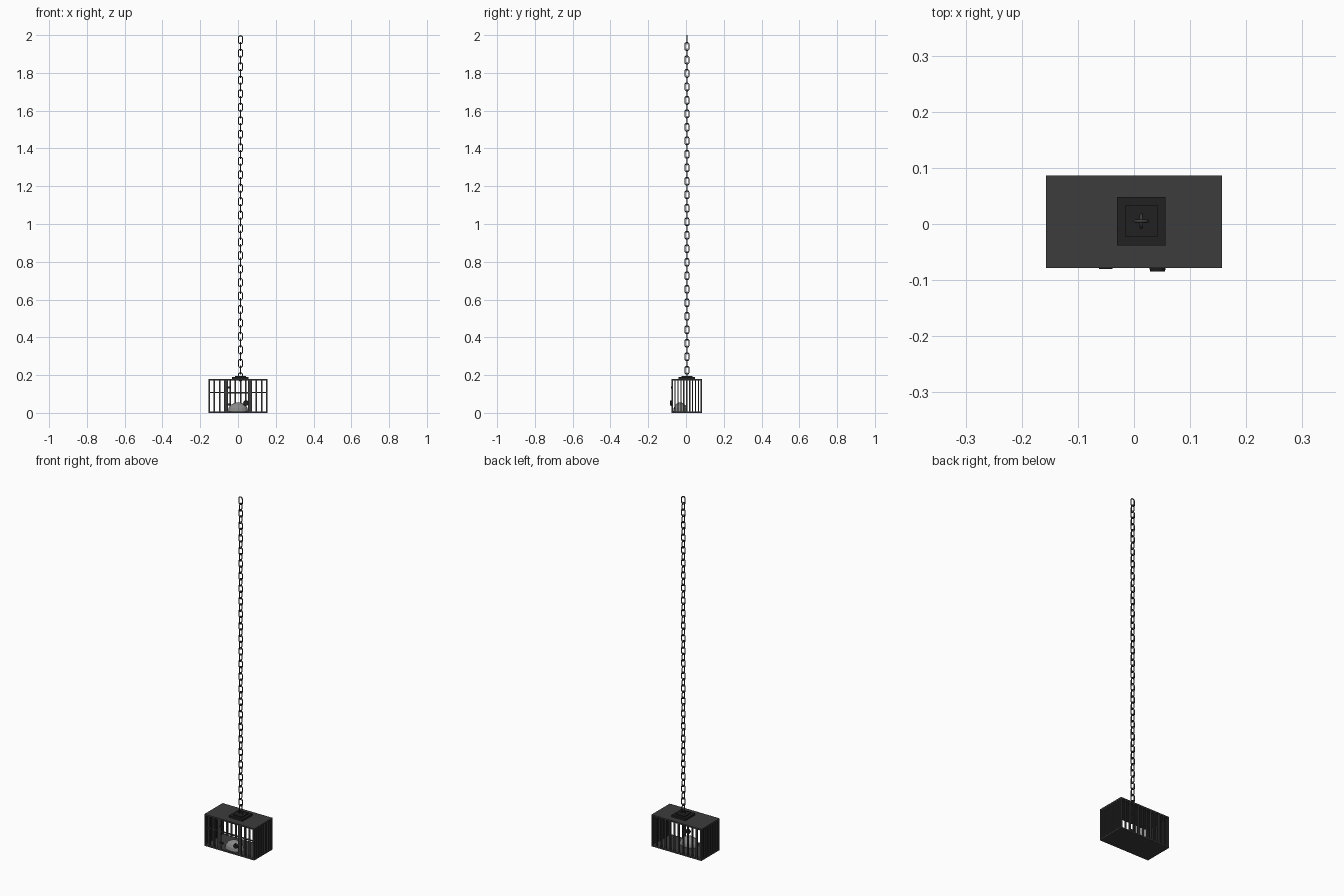
import bpy, bmesh, math
from mathutils import Matrix

if "Cube" in bpy.data.objects:
    bpy.data.objects.remove(bpy.data.objects["Cube"])

X, Y0, Y1, H = 0.157, -0.078, 0.086, 0.18
YC = (Y0 + Y1) / 2
CX, CY = 0.013, 0.005  # chain axis

def material(name, v):
    m = bpy.data.materials.new(name)
    m.diffuse_color = (v, v, v, 1)
    m.use_nodes = True
    m.node_tree.nodes["Principled BSDF"].inputs["Base Color"].default_value = m.diffuse_color
    return m

iron = material("dark_iron", 0.045)
black = material("black_iron", 0.015)
pale = material("pale_grey", 0.25)

def finish(name, bm, mat):
    me = bpy.data.meshes.new(name)
    bm.to_mesh(me)
    bm.free()
    me.materials.append(mat)
    ob = bpy.data.objects.new(name, me)
    bpy.context.collection.objects.link(ob)
    return ob

def boxes(name, items, mat):
    """Each item is (centre, size)."""
    bm = bmesh.new()
    for c, s in items:
        bmesh.ops.create_cube(bm, size=1, matrix=Matrix.Translation(c) @ Matrix.Diagonal((*s, 1)))
    return finish(name, bm, mat)

# floor and roof plates
D = Y1 - Y0
boxes("floor", [((0, YC, 0.004), (2 * X, D, 0.008))], iron)
boxes("roof", [((0, YC, H - 0.004), (2 * X, D, 0.008))], iron)

# vertical bars on all four sides, leaving the doorway open at the front
t = 0.008
bar = (t, t, H - 0.012)
xs = [-X + t / 2 + i * (2 * X - t) / 11 for i in range(12)]
ys = [Y0 + t / 2 + i * (D - t) / 10 for i in range(11)]
boxes("back_bars", [((x, Y1 - t / 2, H / 2), bar) for x in xs], iron)
boxes("front_bars", [((x, Y0 + t / 2, H / 2), bar) for x in xs if abs(x) > 0.075], iron)
boxes("side_bars", [((s * (X - t / 2), y, H / 2), (t, 0.006, H - 0.012))
                    for s in (-1, 1) for y in ys[1:-1]], iron)

# front rails and door frame
boxes("front_rails", [((s * 0.112, Y0 + t / 2, 0.107), (0.085, 0.005, 0.006)) for s in (-1, 1)], iron)
boxes("door_frame", [((s * 0.064, Y0 + 0.004, H / 2), (0.02, 0.007, H - 0.012)) for s in (-1, 1)]
      + [((0, Y0 + 0.004, 0.107), (0.11, 0.005, 0.007))], iron)
boxes("hinges", [((-0.05, Y0, z), (0.024, 0.004, 0.012)) for z in (0.045, 0.135)], black)

# door latch
bm = bmesh.new()
bmesh.ops.create_cone(bm, cap_ends=True, segments=12, radius1=0.015, radius2=0.013, depth=0.008,
                      matrix=Matrix.Translation((0.042, Y0 - 0.003, 0.052)) @ Matrix.Rotation(math.pi / 2, 4, 'X'))
finish("latch", bm, black)

# pale heap lying on the cage floor
bm = bmesh.new()
bmesh.ops.create_uvsphere(bm, u_segments=16, v_segments=8, radius=1,
                          matrix=Matrix.Translation((0, -0.03, 0.008)) @ Matrix.Diagonal((0.054, 0.038, 0.048, 1)))
bmesh.ops.bisect_plane(bm, geom=bm.verts[:] + bm.edges[:] + bm.faces[:], plane_co=(0, 0, 0.007),
                       plane_no=(0, 0, -1), clear_outer=True)
finish("floor_heap", bm, pale)

# stepped mounting plate
boxes("mount_plate", [((CX, CY, 0.185), (0.087, 0.087, 0.012)),
                      ((CX, CY, 0.193), (0.057, 0.057, 0.006))], black)

# one chain link, repeated with alternating quarter turns
r, hw, hh = 0.0031, 0.0109, 0.0214
cu = bpy.data.curves.new("link_path", 'CURVE')
cu.dimensions = '3D'
cu.bevel_depth = r
cu.bevel_resolution = 1
sp = cu.splines.new('POLY')
n = 6
pts = []
for side in (1, -1):
    for i in range(n + 1):
        a = math.pi * i / n
        pts.append((side * hw * math.cos(a), 0, side * (hh - hw + hw * math.sin(a))))
sp.points.add(len(pts) - 1)
for p, co in zip(sp.points, pts):
    p.co = (*co, 1)
sp.use_cyclic_u = True
tmp = bpy.data.objects.new("link_path", cu)
bpy.context.collection.objects.link(tmp)
link_mesh = bpy.data.meshes.new_from_object(tmp.evaluated_get(bpy.context.evaluated_depsgraph_get()))
bpy.data.objects.remove(tmp)
link_mesh.materials.clear()
link_mesh.materials.append(iron)
link_mesh.polygons.foreach_set("use_smooth", [True] * len(link_mesh.polygons))
for i in range(51):
    ob = bpy.data.objects.new(f"chain_link_{i:02d}", link_mesh)
    ob.location = (CX, CY, 2.0 - hh - r - i * 0.0357)
    ob.rotation_euler.z = (i % 2) * math.pi / 2
    bpy.context.collection.objects.link(ob)
